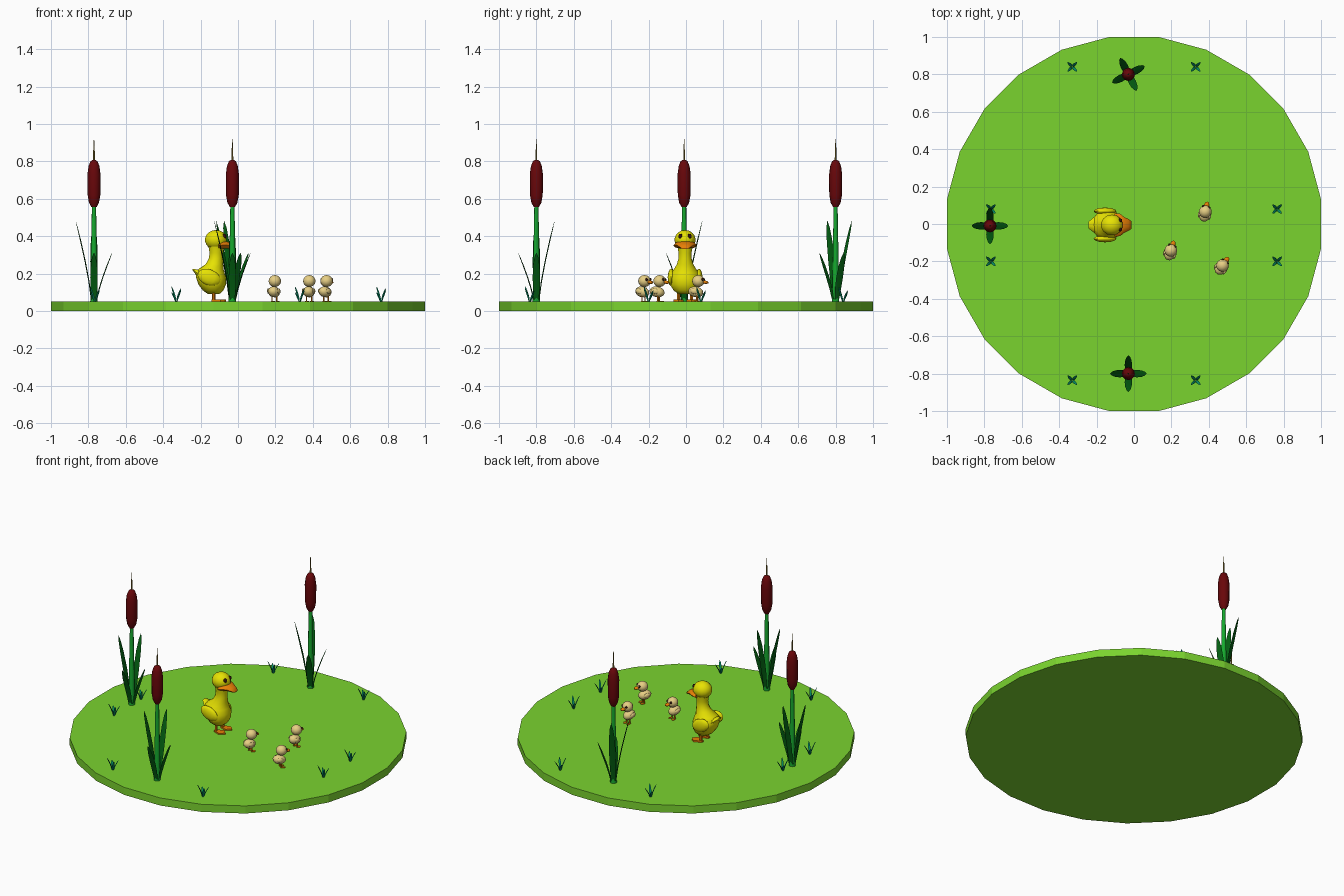
import bpy, bmesh
from math import sin, cos, pi, radians
from mathutils import Matrix

cube = bpy.data.objects.get("Cube")
if cube:
    bpy.data.objects.remove(cube, do_unlink=True)


def material(name, r, g, b):
    m = bpy.data.materials.new(name)
    m.use_nodes = True
    m.diffuse_color = (r, g, b, 1)
    m.node_tree.nodes["Principled BSDF"].inputs["Base Color"].default_value = (r, g, b, 1)
    return m


GRASS = material("meadow green", .195, .655, .028)
BLADE = material("dark leaf green", .001, .12, .006)
STEM = material("stem green", .008, .40, .028)
TUFT = material("teal green", .001, .27, .13)
MAROON = material("reed maroon", .14, .002, .003)
SPIKE = material("straw brown", .28, .19, .03)
YELLOW = material("duck yellow", .88, .84, .001)
ORANGE = material("bill orange", .87, .23, .002)
CREAM = material("chick cream", .90, .70, .26)
DARK = material("eye brown", .03, .005, .003)

GROUND = .05


def finish(bm, name, mat, place=Matrix(), smooth=True):
    bmesh.ops.recalc_face_normals(bm, faces=bm.faces)
    mesh = bpy.data.meshes.new(name)
    bm.to_mesh(mesh)
    bm.free()
    mesh.materials.append(mat)
    ob = bpy.data.objects.new(name, mesh)
    ob.matrix_world = place
    bpy.context.collection.objects.link(ob)
    if smooth:
        bpy.ops.object.select_all(action='DESELECT')
        bpy.context.view_layer.objects.active = ob
        ob.select_set(True)
        bpy.ops.object.shade_smooth_by_angle(angle=radians(50))
    return ob


def loft(name, rings, mat, place=Matrix(), smooth=True):
    """Skin a list of equal-length point rings and cap both ends."""
    bm = bmesh.new()
    rows = [[bm.verts.new(p) for p in ring] for ring in rings]
    n = len(rows[0])
    for a, b in zip(rows, rows[1:]):
        for i in range(n):
            j = (i + 1) % n
            bm.faces.new((a[i], a[j], b[j], b[i]))
    bm.faces.new(rows[0])
    bm.faces.new(rows[-1])
    return finish(bm, name, mat, place, smooth)


def oval(cx, z, rx, ry, n, turn=0):
    return [(cx + rx * cos(2 * pi * i / n + turn), ry * sin(2 * pi * i / n + turn), z)
            for i in range(n)]


def lathe(name, profile, mat, place=Matrix(), n=8):
    return loft(name, [oval(0, z, r, r, n) for z, r in profile], mat, place)


def lengthwise(name, sections, mat, place):
    """Oval sections along x, each given as x, half width, height, half thickness."""
    turns = [i * pi / 5 for i in range(10)]
    return loft(name, [[(x, w * cos(a), z + h * sin(a)) for a in turns]
                       for x, w, z, h in sections], mat, place)


def ball(name, centre, size, mat, place=Matrix(), n=12, tilt=0):
    bm = bmesh.new()
    bmesh.ops.create_uvsphere(bm, u_segments=n, v_segments=n * 2 // 3, radius=1)
    shape = Matrix.Translation(centre) @ Matrix.Rotation(tilt, 4, 'Y') @ Matrix.Diagonal((*size, 1))
    bmesh.ops.transform(bm, matrix=shape, verts=bm.verts)
    return finish(bm, name, mat, place)


def blade(name, place, angle, height, start, reach, half, mat):
    """A thin leaf that leans outward and narrows to its tip."""
    rings = []
    for t, w in ((0, .6), (.25, .9), (.5, 1), (.75, .85), (.92, .5), (1, .06)):
        r = start + reach * t ** 1.3
        z = height * t
        k = half * w
        d = .003 * min(1, w + .1)
        rings.append([(r, -k, z), (r + d, 0, z), (r, k, z), (r - d, 0, z)])
    return loft(name, rings, mat, place @ Matrix.Rotation(angle, 4, 'Z'))


def spot(x, y, z=GROUND, heading=0):
    return Matrix.Translation((x, y, z)) @ Matrix.Rotation(radians(heading), 4, 'Z')


# Meadow disc
edge = 1 / cos(pi / 24)
loft("meadow", [oval(0, z, edge, edge, 24, pi / 24) for z in (0, GROUND)],
     GRASS, smooth=False)

# Cattails with four leaves each
for x, y, heading in ((-.77, -.01, 0), (-.03, -.80, 0), (-.03, .80, 27)):
    place = spot(x, y, heading=heading)
    lathe("cattail_stem", ((0, .02), (.25, .016), (.52, .011)), STEM, place)
    lathe("cattail_head", ((.505, .014), (.53, .027), (.57, .034), (.68, .035),
                           (.725, .029), (.75, .019), (.758, .007)), MAROON, place, 12)
    lathe("cattail_tip", ((.755, .005), (.81, .004), (.87, .001)), SPIKE, place, 6)
    for i, height in enumerate((.26, .43, .43, .26)):
        blade("cattail_leaf", place, i * pi / 2, height, .013, .084, .02, BLADE)

# Small grass tufts, mirrored left to right
for side in (-1, 1):
    for x, y in ((.33, .84), (.33, -.835), (.765, .08), (.765, -.2)):
        for i, height in enumerate((.06, .05, .08, .07)):
            blade("grass_tuft", spot(side * x, y), pi / 4 + i * pi / 2,
                  height, .004, .031, .007, TUFT)


def foot(name, place, y, length, leg_top, thick):
    """Leg post with a flat webbed foot pointing along +x."""
    lathe(name + "_leg", ((0, thick), (leg_top, thick)), ORANGE,
          place @ Matrix.Translation((0, y, 0)), 6)
    outline = [(-.2, -.12), (.55, -.42), (.85, -.2), (1, 0), (.85, .2), (.55, .42), (-.2, .12)]
    rings = [[(length * u, y + length * v, z) for u, v in outline]
             for z in (.001, length * .16)]
    loft(name + "_foot", rings, ORANGE, place, False)


# Grown duck facing +x
duck = spot(-.13, -.005, 0)
body = ((.09, 0, .03, .035), (.11, -.003, .055, .063), (.14, -.008, .073, .082),
        (.175, -.013, .08, .085), (.205, -.02, .078, .074), (.225, -.014, .066, .06),
        (.25, .004, .047, .045), (.28, .012, .038, .036), (.31, .014, .036, .035),
        (.345, .014, .042, .042))
loft("duck_body", [oval(cx, z, rx, ry, 14) for z, cx, rx, ry in body], YELLOW, duck)
ball("duck_head", (.012, 0, .38), (.06, .056, .053), YELLOW, duck, 14)
lengthwise("duck_tail", ((-.04, .065, .175, .045), (-.08, .045, .197, .024),
                         (-.113, .018, .222, .004)), YELLOW, duck)

# Drooping bill, broad at the cheeks and narrow at the tip
lengthwise("duck_bill", ((.025, .062, .348, .016), (.055, .06, .354, .021),
                         (.078, .042, .351, .019), (.1, .032, .344, .014),
                         (.117, .02, .336, .006)), ORANGE, duck)
for side in (-1, 1):
    ball("duck_wing", (-.025, side * .074, .18), (.064, .019, .042), YELLOW, duck, 12, radians(22))
    ball("duck_eye", (.056, side * .024, .399), (.012, .012, .014), DARK, duck, 8)
    foot("duck", duck @ Matrix.Translation((0, 0, GROUND)), side * .035, .065, .06, .009)

# Three chicks
for x, y, heading in ((.38, .06, 78), (.195, -.147, 72), (.47, -.227, 55)):
    chick = spot(x, y, GROUND, heading)
    ball("chick_body", (-.008, 0, .052), (.042, .032, .029), CREAM, chick, 10, radians(12))
    ball("chick_head", (.006, 0, .11), (.034, .034, .032), CREAM, chick, 12)
    ball("chick_beak", (.043, 0, .104), (.019, .015, .009), ORANGE, chick, 8, radians(10))
    for side in (-1, 1):
        ball("chick_wing", (-.012, side * .028, .056), (.022, .008, .015), CREAM, chick, 8, radians(15))
        ball("chick_eye", (.032, side * .017, .118), (.007, .007, .008), DARK, chick, 8)
        foot("chick", chick, side * .014, .026, .03, .004)
